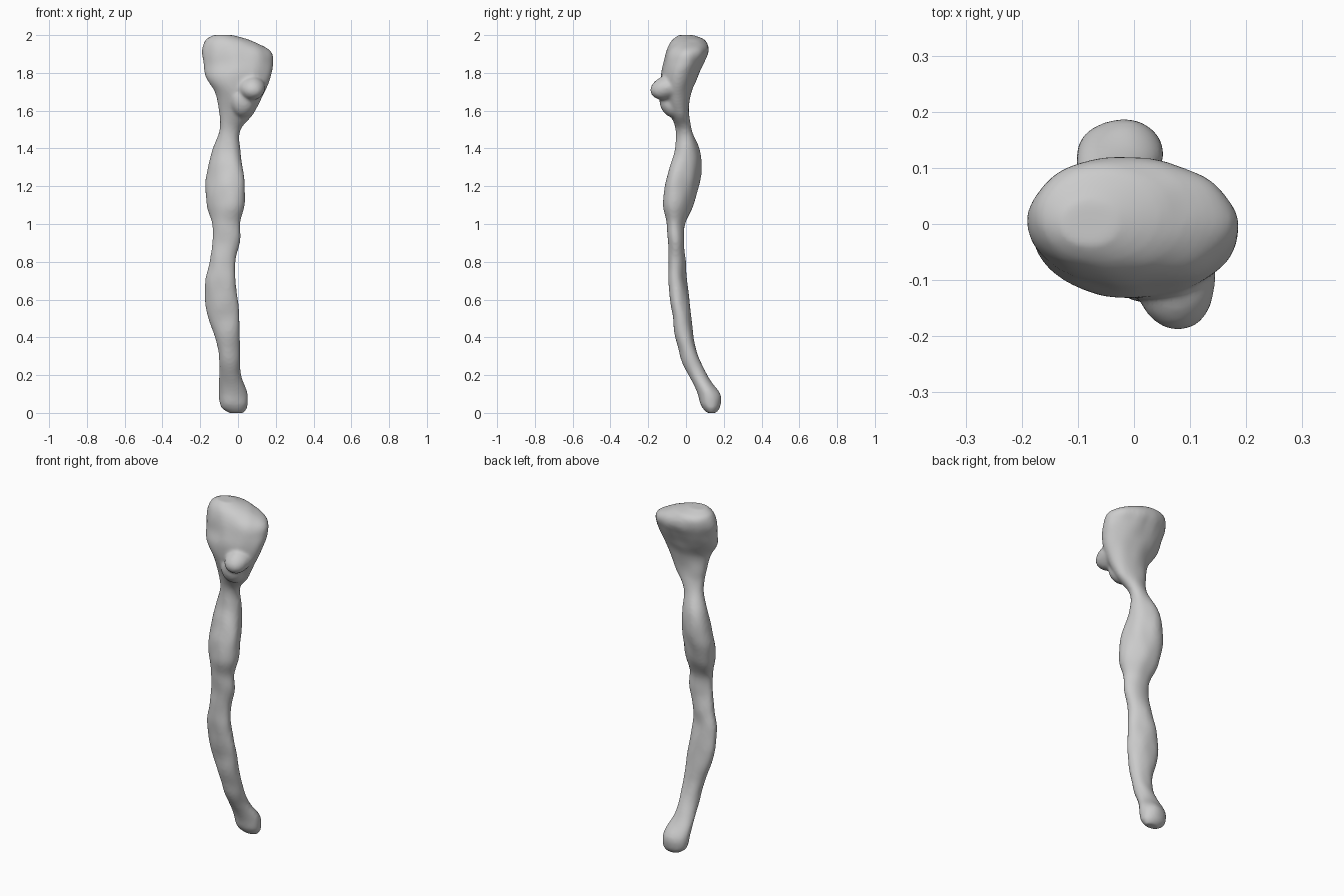
import bpy, bmesh, math
from mathutils import Vector, Matrix, noise

if "Cube" in bpy.data.objects:
    bpy.data.objects.remove(bpy.data.objects["Cube"])

# Cross-sections: z, x_min, x_max, y_min, y_max, optional diagonal skew
foot = [
    (0.00, -0.05, 0.03, 0.11, 0.16),
    (0.03, -0.09, 0.05, 0.085, 0.18),
    (0.10, -0.10, 0.05, 0.063, 0.18),
    (0.20, -0.10, 0.02, 0.013, 0.11),
    (0.30, -0.10, 0.01, -0.03, 0.067),
]
shaft = [
    (0.40, -0.125, 0.01, -0.056, 0.042, -0.1),
    (0.55, -0.168, 0.006, -0.078, 0.026, -0.25),
    (0.70, -0.174, -0.016, -0.092, 0.005, -0.25),
    (0.80, -0.15, -0.012, -0.092, 0.0, -0.2),
    (0.90, -0.138, 0.01, -0.093, -0.01, -0.1),
    (1.00, -0.14, 0.012, -0.102, -0.005, -0.2),
    (1.10, -0.167, 0.034, -0.118, 0.04, -0.3),
    (1.20, -0.174, 0.037, -0.112, 0.069, -0.35),
    (1.30, -0.162, 0.027, -0.086, 0.083, -0.3),
    (1.40, -0.132, 0.01, -0.06, 0.07, -0.2),
]
head = [
    (1.50, -0.10, 0.014, -0.054, 0.032),
    (1.58, -0.095, 0.08, -0.085, 0.018),
    (1.70, -0.122, 0.14, -0.125, 0.03),
    (1.78, -0.172, 0.172, -0.132, 0.062),
    (1.85, -0.184, 0.188, -0.118, 0.096),
    (1.92, -0.192, 0.168, -0.102, 0.12),
    (1.975, -0.172, 0.06, -0.072, 0.10),
    (2.00, -0.13, -0.03, -0.04, 0.04),
]
rows = [r if len(r) == 6 else (*r, 0.0) for r in foot + shaft + head]
SIDES, STEPS = 40, 5


def blend(i, t):
    """Smooth interpolation between section i and i+1."""
    a, b = rows[max(i - 1, 0)], rows[i]
    c, d = rows[i + 1], rows[min(i + 2, len(rows) - 1)]
    out = []
    for k in range(6):
        m0 = (c[k] - a[k]) / (c[0] - a[0]) * (c[0] - b[0])
        m1 = (d[k] - b[k]) / (d[0] - b[0]) * (c[0] - b[0])
        out.append((2*t**3 - 3*t*t + 1) * b[k] + (t**3 - 2*t*t + t) * m0
                   + (3*t*t - 2*t**3) * c[k] + (t**3 - t*t) * m1)
    out[0] = b[0] + t * (c[0] - b[0])
    return out


# Lofted foot, shaft and head
bm = bmesh.new()
rings = [blend(i, s / STEPS) for i in range(len(rows) - 1) for s in range(STEPS)] + [rows[-1]]
loops = []
for z, x0, x1, y0, y1, skew in rings:
    phase = math.asin(skew)
    loop = []
    for j in range(SIDES):
        a = 2 * math.pi * j / SIDES
        loop.append(bm.verts.new(((x0 + x1) / 2 + (x1 - x0) / 2 * math.cos(a),
                                  (y0 + y1) / 2 + (y1 - y0) / 2 * math.sin(a + phase), z)))
    loops.append(loop)
for lo, hi in zip(loops, loops[1:]):
    for j in range(SIDES):
        k = (j + 1) % SIDES
        bm.faces.new((lo[j], lo[k], hi[k], hi[j]))
bm.faces.new(loops[0][::-1])
bm.faces.new(loops[-1])


# Front knob of the head and the ridge beneath it
def lump(centre, size, tilt=0):
    m = (Matrix.Translation(centre) @ Matrix.Rotation(tilt, 4, 'X')
         @ Matrix.Diagonal(Vector((*size, 1))))
    bmesh.ops.create_icosphere(bm, subdivisions=3, radius=1, matrix=m)


lump((0.075, -0.105, 1.72), (0.072, 0.09, 0.062), 0.25)
lump((0.025, -0.075, 1.64), (0.065, 0.06, 0.085), 0.5)

# Gentle surface unevenness
bm.normal_update()
for v in bm.verts:
    p = v.co
    if 0.03 < p.z < 1.97:
        v.co += v.normal * 0.006 * noise.noise(Vector((p.x * 14, p.y * 14, p.z * 9)))

mesh = bpy.data.meshes.new("gnarled_club")
bm.to_mesh(mesh)
bm.free()
club = bpy.data.objects.new("gnarled_club", mesh)
bpy.context.collection.objects.link(club)

# Fuse into one soft skin
fuse = club.modifiers.new("fuse", 'REMESH')
fuse.mode = 'VOXEL'
fuse.voxel_size = 0.009
fuse.use_smooth_shade = True
soften = club.modifiers.new("soften", 'SMOOTH')
soften.factor = 0.5
soften.iterations = 6
